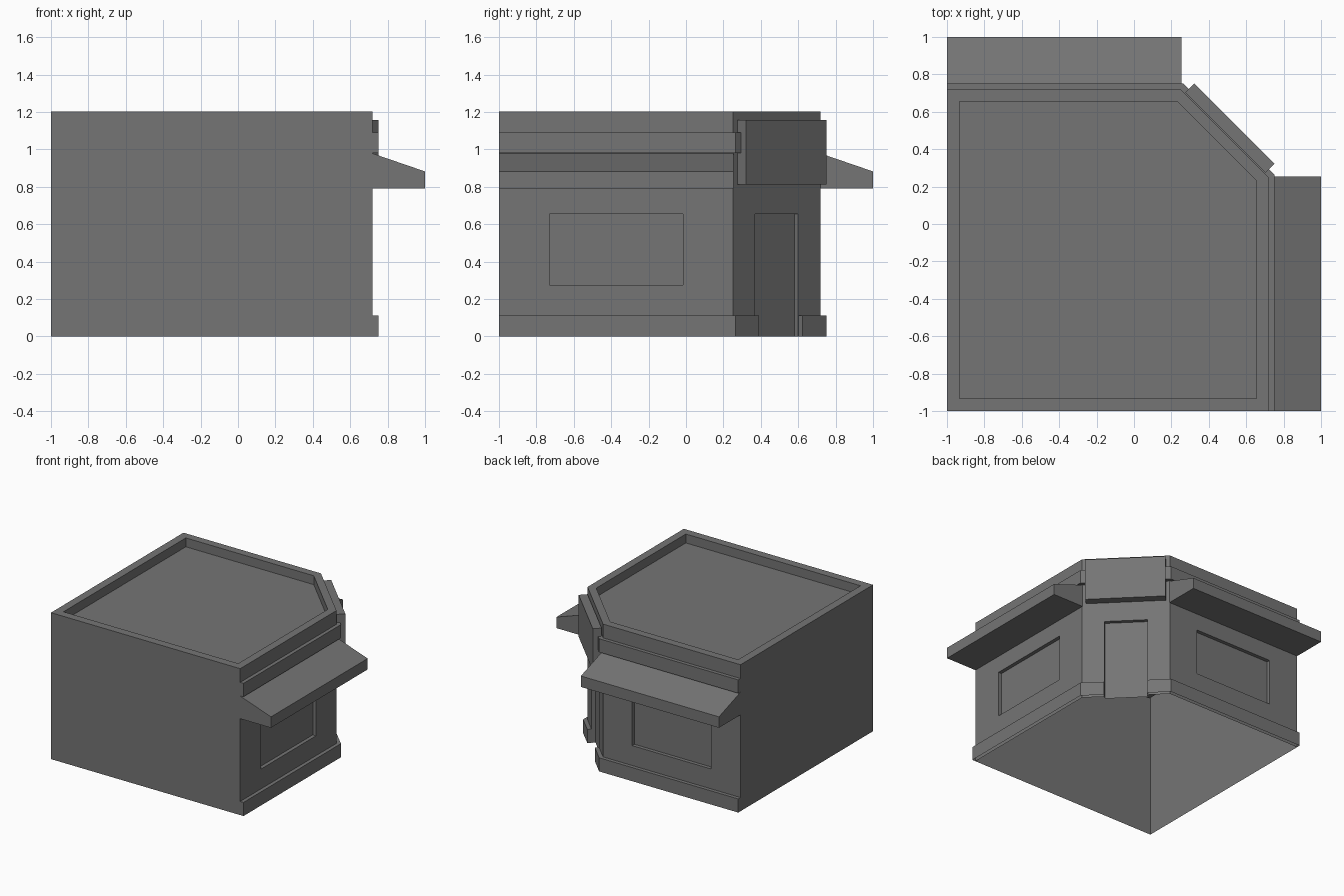
import bpy, bmesh
from mathutils import Vector

if "Cube" in bpy.data.objects:
    bpy.data.objects.remove(bpy.data.objects["Cube"])

WALL, CH = 0.72, 0.25        # street wall position, start of corner chamfer
S = 0.0212                   # 0.03 offset along the chamfer normal, per axis

# dark grey finish
grey = bpy.data.materials.new("dark_grey")
grey.diffuse_color = (0.176, 0.176, 0.176, 1)
grey.use_nodes = True
grey.node_tree.nodes["Principled BSDF"].inputs["Base Color"].default_value = grey.diffuse_color


def swap(p):
    return (p[1], p[0], *p[2:])


def make(name, bm):
    me = bpy.data.meshes.new(name)
    bm.to_mesh(me)
    bm.free()
    me.materials.append(grey)
    ob = bpy.data.objects.new(name, me)
    bpy.context.collection.objects.link(ob)
    return ob


def prism(name, pts, vec):
    """Closed solid: polygon pushed along vec."""
    bm = bmesh.new()
    a = [bm.verts.new(p) for p in pts]
    b = [bm.verts.new(Vector(p) + Vector(vec)) for p in pts]
    n = len(pts)
    bm.faces.new(a)
    bm.faces.new(b)
    for i in range(n):
        j = (i + 1) % n
        bm.faces.new((a[i], a[j], b[j], b[i]))
    bmesh.ops.recalc_face_normals(bm, faces=bm.faces)
    return make(name, bm)


def band(name, inner, outer, z0, z1, open_sides=(3,)):
    """Raised wall band between two plan paths. Sides: 0 bottom, 1 front, 2 top, 3 back."""
    bm = bmesh.new()
    rings = []
    for i, o in zip(inner, outer):
        rings.append([bm.verts.new((*p, z)) for p, z in
                      ((i, z0), (o, z0), (o, z1), (i, z1))])
    hidden = []
    for r, q in zip(rings, rings[1:]):
        for k in range(4):
            m = (k + 1) % 4
            f = bm.faces.new((r[k], r[m], q[m], q[k]))
            if k in open_sides:
                hidden.append(f)
    bm.faces.new(rings[0])
    bm.faces.new(rings[-1])
    bmesh.ops.recalc_face_normals(bm, faces=bm.faces)
    bmesh.ops.delete(bm, geom=hidden, context='FACES_ONLY')
    return make(name, bm)


def outline(lo, hi, c, z):
    return [(lo, lo, z), (hi, lo, z), (hi, c, z), (c, hi, z), (lo, hi, z)]


# building shell
shell = prism("building_shell", outline(-1, WALL, CH, 0), (0, 0, 1.203))

# recesses: roof well, two shop windows, corner door
win = [(WALL - 0.03, y, z) for y, z in
       ((-0.73, 0.275), (-0.015, 0.275), (-0.015, 0.654), (-0.73, 0.654))]
door = [(0.60 - S, 0.37 - S), (0.60 + 0.1, 0.37 + 0.1),
        (0.37 + 0.1, 0.60 + 0.1), (0.37 - S, 0.60 - S)]
cutters = [
    prism("roof_cutter", outline(-0.933, 0.655, 0.23, 1.13), (0, 0, 0.3)),
    prism("window_cutter_right", win, (0.2, 0, 0)),
    prism("window_cutter_back", [swap(p) for p in win], (0, 0.2, 0)),
    prism("door_cutter", [(x, y, -0.1) for x, y in door], (0, 0, 0.754)),
]
bpy.context.view_layer.objects.active = shell
for c in cutters:
    m = shell.modifiers.new("cut", 'BOOLEAN')
    m.operation, m.solver, m.object = 'DIFFERENCE', 'EXACT', c
    bpy.ops.object.modifier_apply(modifier=m.name)
for c in cutters:
    bpy.data.objects.remove(c)

# the underside is open
bm = bmesh.new()
bm.from_mesh(shell.data)
under = [f for f in bm.faces if all(abs(v.co.z) < 1e-4 for v in f.verts)]
bmesh.ops.delete(bm, geom=under, context='FACES')
bm.to_mesh(shell.data)
bm.free()

# plinth, one run on each side of the door, open underneath
p_in = [(WALL, -1), (WALL, CH), (0.602, 0.369)]
p_out = [(0.75, -1), (0.75, 0.265), (0.602 + S, 0.37 + S)]
band("plinth_right", p_in, p_out, 0, 0.112, (0, 3))
band("plinth_back", [swap(p) for p in p_in], [swap(p) for p in p_out],
     0, 0.112, (0, 3))

# cornice, continuous behind the sign
c_in = [(WALL, -1), (WALL, CH), (CH, WALL), (-1, WALL)]
c_out = [(0.75, -1), (0.75, 0.265), (0.265, 0.75), (-1, 0.75)]
band("cornice", c_in, c_out, 0.98, 1.09)

# awnings over the windows
aw = [(WALL, -1, 0.792), (1, -1, 0.792), (1, -1, 0.882), (WALL, -1, 0.978)]
prism("awning_right", aw, (0, 1.255, 0))
prism("awning_back", [swap(p) for p in aw], (1.255, 0, 0))

# blank sign board over the door
sign = [(0.703, 0.275), (0.75, 0.322), (0.322, 0.75), (0.275, 0.703)]
prism("sign_board", [(x, y, 0.812) for x, y in sign], (0, 0, 0.345))
